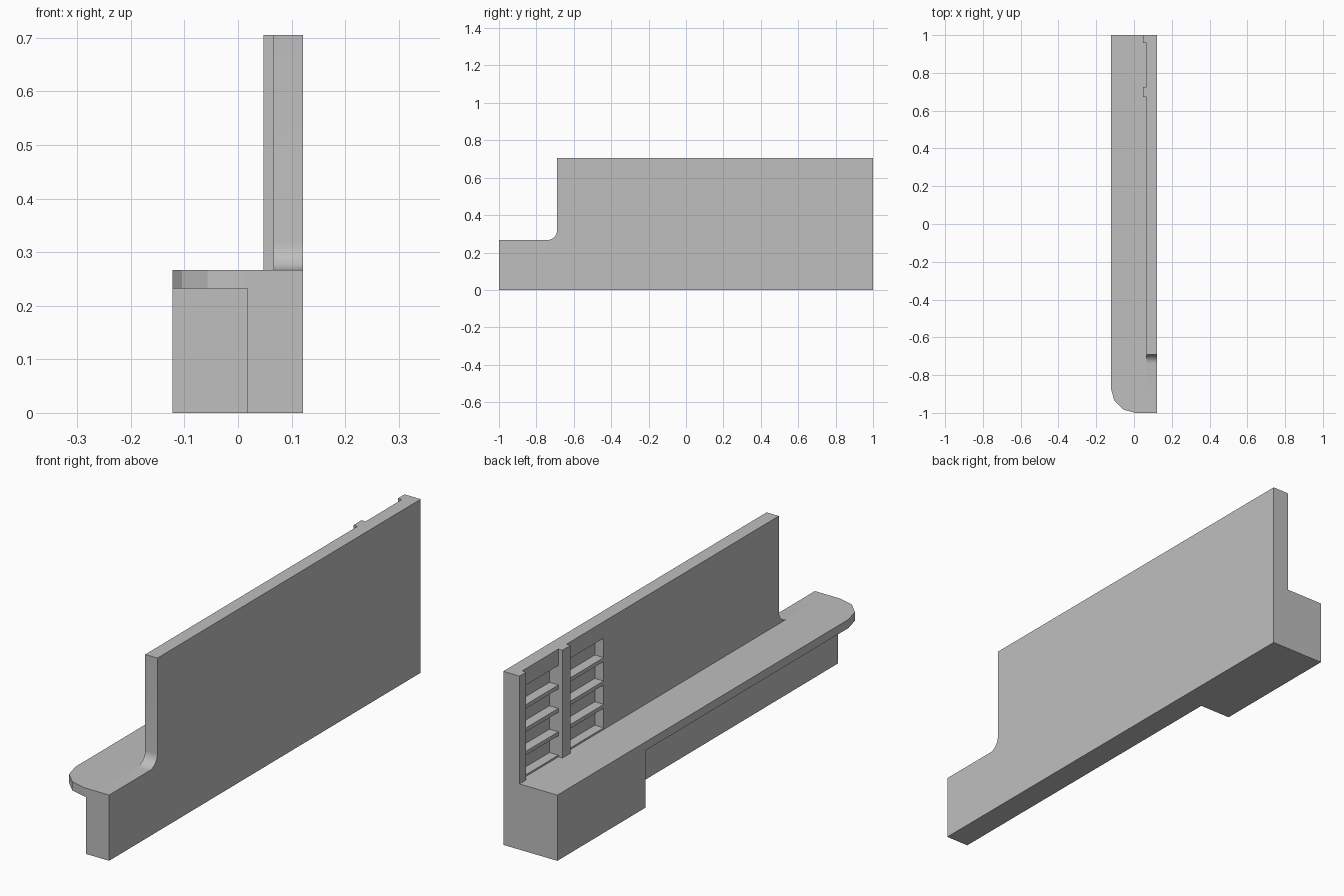
import bpy, bmesh
from math import sin, cos, pi
from mathutils import Vector

cube = bpy.data.objects.get("Cube")
if cube:
    bpy.data.objects.remove(cube, do_unlink=True)

grey = bpy.data.materials.new("plain_grey")
grey.use_nodes = True
colour = (0.52, 0.52, 0.52, 1)
grey.diffuse_color = colour
grey.node_tree.nodes["Principled BSDF"].inputs["Base Color"].default_value = colour


def finish(name, bm):
    bmesh.ops.recalc_face_normals(bm, faces=bm.faces)
    mesh = bpy.data.meshes.new(name)
    bm.to_mesh(mesh)
    bm.free()
    mesh.materials.append(grey)
    obj = bpy.data.objects.new(name, mesh)
    bpy.context.collection.objects.link(obj)
    return obj


def prism(name, points, offset):
    """Extrude a closed outline along an offset."""
    bm = bmesh.new()
    face = bm.faces.new([bm.verts.new(p) for p in points])
    out = bmesh.ops.extrude_face_region(bm, geom=[face])
    verts = [v for v in out["geom"] if isinstance(v, bmesh.types.BMVert)]
    bmesh.ops.translate(bm, vec=offset, verts=verts)
    return finish(name, bm)


def add_box(bm, x, y, z):
    verts = bmesh.ops.create_cube(bm, size=1)["verts"]
    for v in verts:
        v.co = Vector([(a + b) / 2 + c * (b - a) for c, (a, b) in zip(v.co, (x, y, z))])


def box(name, x, y, z):
    bm = bmesh.new()
    add_box(bm, x, y, z)
    return finish(name, bm)


def smooth(obj):
    bpy.ops.object.select_all(action='DESELECT')
    obj.select_set(True)
    bpy.context.view_layer.objects.active = obj
    bpy.ops.object.shade_smooth_by_angle(angle=pi / 5)


LEFT, RIGHT, FACE = 0.121, -0.122, 0.066   # outer sides and wall face
COUNTER, UNDER, TOP = 0.267, 0.232, 0.705
SPINE, CABINET = 0.018, 0.434

# Tall back wall, stepping down to the counter through a fillet
r, step = 0.05, -0.69
fillet = [(step - r + r * cos(a), COUNTER + r - r * sin(a))
          for a in [i * pi / 16 for i in range(9)]]
outline = [(-1, 0), (1, 0), (1, TOP), (step, TOP)] + fillet + [(-1, COUNTER)]
wall = prism("back_wall", [(FACE, y, z) for y, z in outline], (LEFT - FACE, 0, 0))

# Two columns of shelf niches cut into the wall
low, high, rows, shelf = 0.274, 0.638, 4, 0.016
cell = (high - low + shelf) / rows
bm = bmesh.new()
for y in ((CABINET, 0.672), (0.725, 0.957)):
    for i in range(rows):
        z = low + i * cell
        add_box(bm, (FACE - 0.03, FACE + 0.04), y, (z, z + cell - shelf))
cutter = finish("niche_cutter", bm)
cutter.hide_render = True
cut = wall.modifiers.new("niches", 'BOOLEAN')
cut.operation = 'DIFFERENCE'
cut.solver = 'EXACT'
cut.object = cutter
bpy.context.view_layer.objects.active = wall
bpy.ops.object.modifier_apply(modifier=cut.name)
bpy.data.objects.remove(cutter, do_unlink=True)
smooth(wall)

# Upright posts beside the niches
for name, y in (("end_post", (0.957, 1)), ("middle_post", (0.672, 0.725))):
    box(name, (0.048, FACE), y, (COUNTER, TOP))

# Counter top with a faceted round end
r = 0.13
corner = [(RIGHT + r - r * cos(a), r - 1 - r * sin(a)) for a in [i * pi / 6 for i in range(4)]]
plan = corner + [(FACE, -1), (FACE, CABINET), (RIGHT, CABINET)]
prism("counter_top", [(x, y, UNDER) for x, y in plan], (0, 0, COUNTER - UNDER))

# Low wall under the counter and the full-depth cabinet at the back
box("counter_base", (SPINE, FACE), (-1, CABINET), (0, UNDER))
box("cabinet", (RIGHT, FACE), (CABINET, 1), (0, COUNTER))
